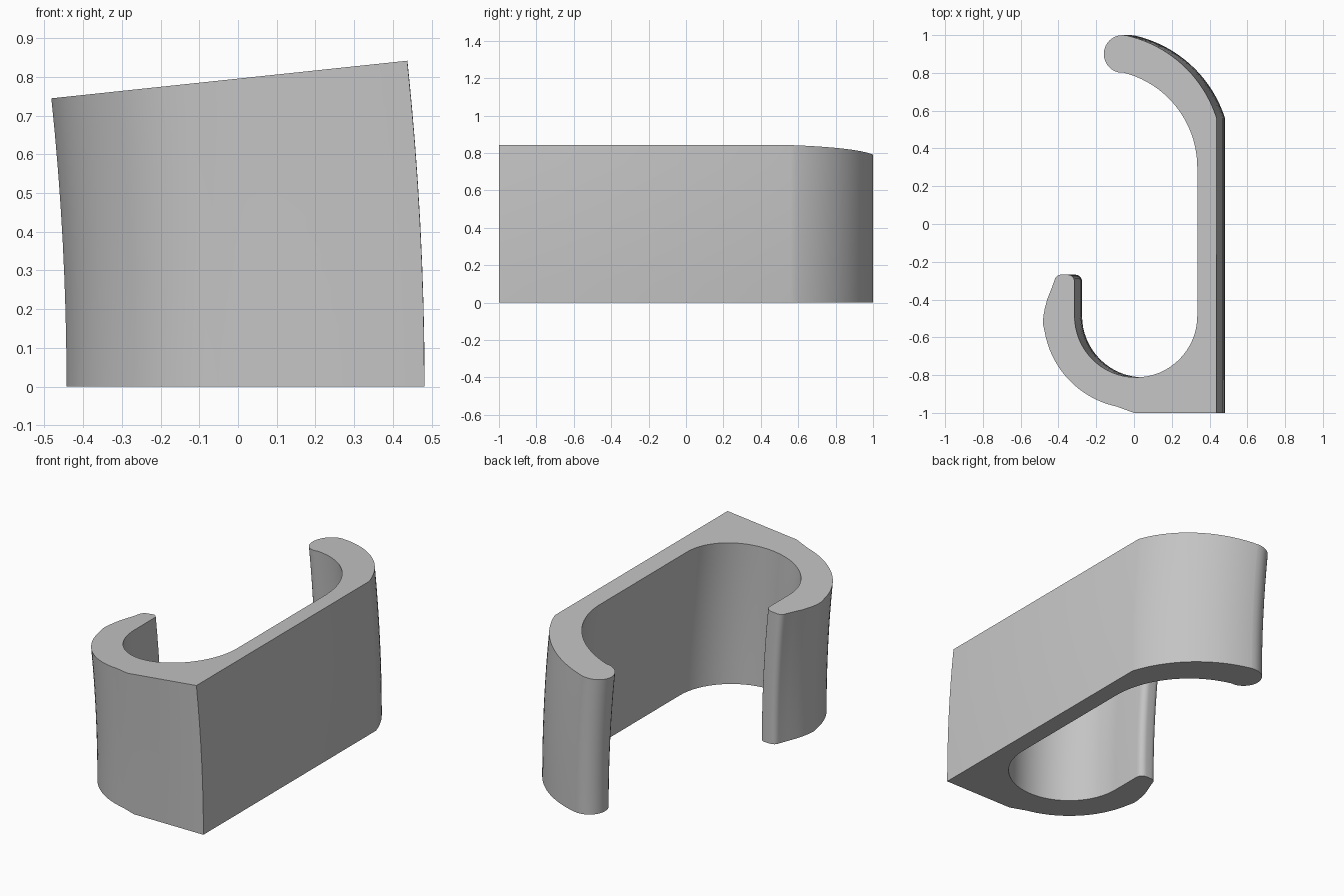
import bpy, bmesh, math

if "Cube" in bpy.data.objects:
    bpy.data.objects.remove(bpy.data.objects["Cube"], do_unlink=True)

PIVOT_X = -7.53              # bend axis, parallel to y at z = 0
SWEEP = math.radians(6.03)   # bend angle from bottom to top
STEPS = 8


def arc(cx, cy, r, start, end, n):
    """Points on a circular arc, angles in degrees."""
    angles = [math.radians(start + (end - start) * i / n) for i in range(n + 1)]
    return [(cx + r * math.cos(a), cy + r * math.sin(a)) for a in angles]


# Hook outline at the top end, counter-clockwise
profile = [(0.437, -1.0)]
profile += arc(-0.183, 0.363, 0.651, 17.6, 77, 20)      # outer bend of the long arm
profile += arc(-0.06, 0.9, 0.1, 78, 257, 16)            # rounded arm tip
profile += arc(-0.182, 0.3, 0.517, 76, 0, 20)           # inner bend of the long arm
profile += arc(0.01, -0.487, 0.325, 0, -180, 32)        # inner cradle
profile += arc(-0.352, -0.305, 0.037, 0, 90, 6)         # short tip, inner corner
profile += arc(-0.386, -0.303, 0.035, 90, 170, 6)       # short tip, outer corner
profile += [(-0.44, -0.35), (-0.46, -0.40), (-0.473, -0.45),
            (-0.48, -0.49), (-0.482, -0.53)]
profile += arc(0.01, -0.487, 0.49, 190, 258, 18)        # outer cradle
profile += [(0.0, -1.0)]

# Sweep the outline around the bend axis
bm = bmesh.new()
rings = []
for step in range(STEPS + 1):
    a = SWEEP * step / STEPS
    ring = []
    for x, y in profile:
        r = (x - PIVOT_X) / math.cos(SWEEP)
        ring.append(bm.verts.new((PIVOT_X + r * math.cos(a), y, r * math.sin(a))))
    rings.append(ring)
n = len(profile)
for low, high in zip(rings, rings[1:]):
    for i in range(n):
        j = (i + 1) % n
        bm.faces.new((low[i], low[j], high[j], high[i]))
bm.faces.new(rings[0][::-1])
bm.faces.new(rings[-1])
bmesh.ops.recalc_face_normals(bm, faces=bm.faces)

mesh = bpy.data.meshes.new("hook_clip")
bm.to_mesh(mesh)
bm.free()
hook = bpy.data.objects.new("hook_clip", mesh)
bpy.context.collection.objects.link(hook)

# Plain grey
grey = bpy.data.materials.new("light_grey")
grey.use_nodes = True
color = (0.55, 0.55, 0.55, 1.0)
grey.diffuse_color = color
grey.node_tree.nodes["Principled BSDF"].inputs["Base Color"].default_value = color
mesh.materials.append(grey)

# Smooth walls, crisp corners
bpy.ops.object.select_all(action="DESELECT")
hook.select_set(True)
bpy.context.view_layer.objects.active = hook
bpy.ops.object.shade_smooth_by_angle(angle=math.radians(25))
